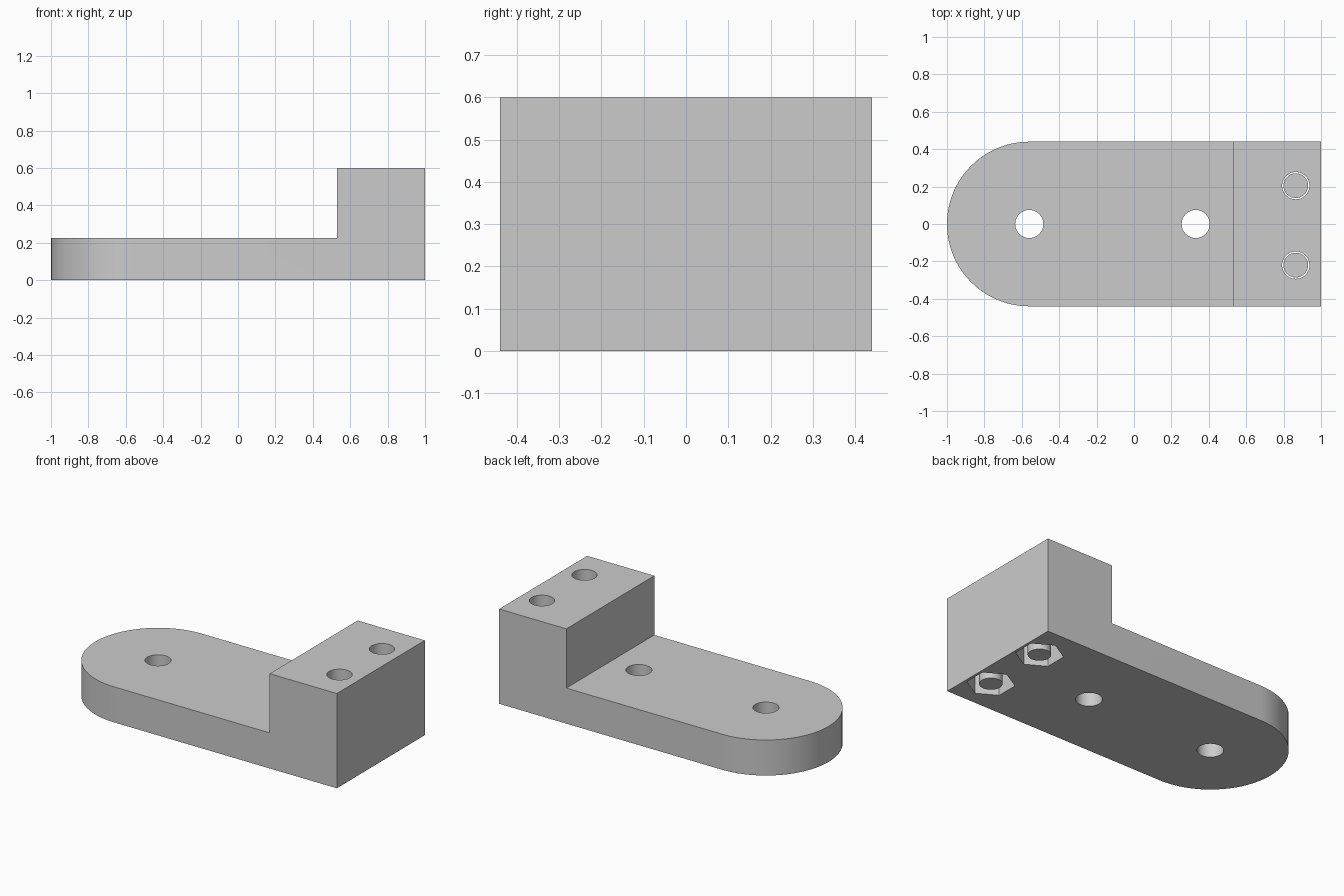
import bpy
import bmesh
from math import cos, sin, pi

cube = bpy.data.objects.get("Cube")
if cube:
    bpy.data.objects.remove(cube, do_unlink=True)

BASE_H, BLOCK_H = 0.225, 0.6
HALF_W = 0.44
STEP_X = 0.53
POCKET_H = 0.22
HOLE_R, POST_R, NUT_R = 0.073, 0.066, 0.137

grey = bpy.data.materials.new("plain grey")
grey.use_nodes = True
grey.diffuse_color = (0.6, 0.6, 0.6, 1)
grey.node_tree.nodes["Principled BSDF"].inputs["Base Color"].default_value = grey.diffuse_color


def prism(name, outline, z0, z1):
    """Extrude a counter-clockwise outline from z0 up to z1."""
    bm = bmesh.new()
    low = [bm.verts.new((x, y, z0)) for x, y in outline]
    high = [bm.verts.new((x, y, z1)) for x, y in outline]
    bm.faces.new(low[::-1])
    bm.faces.new(high)
    for i in range(len(low)):
        j = (i + 1) % len(low)
        bm.faces.new((low[i], low[j], high[j], high[i]))
    mesh = bpy.data.meshes.new(name)
    bm.to_mesh(mesh)
    bm.free()
    mesh.materials.append(grey)
    obj = bpy.data.objects.new(name, mesh)
    bpy.context.collection.objects.link(obj)
    return obj


def ring(x, y, r, sides, turn=0):
    return [(x + r * cos(turn + 2 * pi * i / sides),
             y + r * sin(turn + 2 * pi * i / sides)) for i in range(sides)]


def select_only(obj):
    bpy.ops.object.select_all(action="DESELECT")
    obj.select_set(True)
    bpy.context.view_layer.objects.active = obj


def combine(body, tool, operation):
    """Apply a boolean and discard the helper."""
    tool.hide_render = True
    mod = body.modifiers.new("cut", "BOOLEAN")
    mod.operation = operation
    mod.solver = "EXACT"
    mod.object = tool
    select_only(body)
    bpy.ops.object.modifier_apply(modifier=mod.name)
    bpy.data.objects.remove(tool, do_unlink=True)


def smooth(obj):
    select_only(obj)
    bpy.ops.object.shade_smooth_by_angle(angle=pi / 6)


# Base plate with a half-round end
arc = [(-1 + HALF_W + HALF_W * cos(pi / 2 + pi * i / 48),
        HALF_W * sin(pi / 2 + pi * i / 48)) for i in range(49)]
bracket = prism("stepped_bracket", arc + [(1, -HALF_W), (1, HALF_W)], 0, BLOCK_H)

# Step between the raised block and the plate
combine(bracket, prism("step_cutter", [(-2, -1), (STEP_X, -1), (STEP_X, 1), (-2, 1)],
                       BASE_H, 1), "DIFFERENCE")

# Through holes along the plate
for x in (-0.56, 0.33):
    combine(bracket, prism("plate_hole", ring(x, 0, 0.075, 48), -0.1, 0.5), "DIFFERENCE")

# Bolt holes over hexagonal nut pockets, each with a round core
for side, y in (("left", 0.205), ("right", -0.22)):
    x = 0.865
    combine(bracket, prism("nut_pocket", ring(x, y, NUT_R, 6, pi / 2), -0.1, POCKET_H),
            "DIFFERENCE")
    combine(bracket, prism("bolt_hole", ring(x, y, HOLE_R, 48), POCKET_H - 0.05, 1),
            "DIFFERENCE")
    smooth(prism("pocket_core_" + side, ring(x, y, POST_R, 48), 0, POCKET_H))

smooth(bracket)
